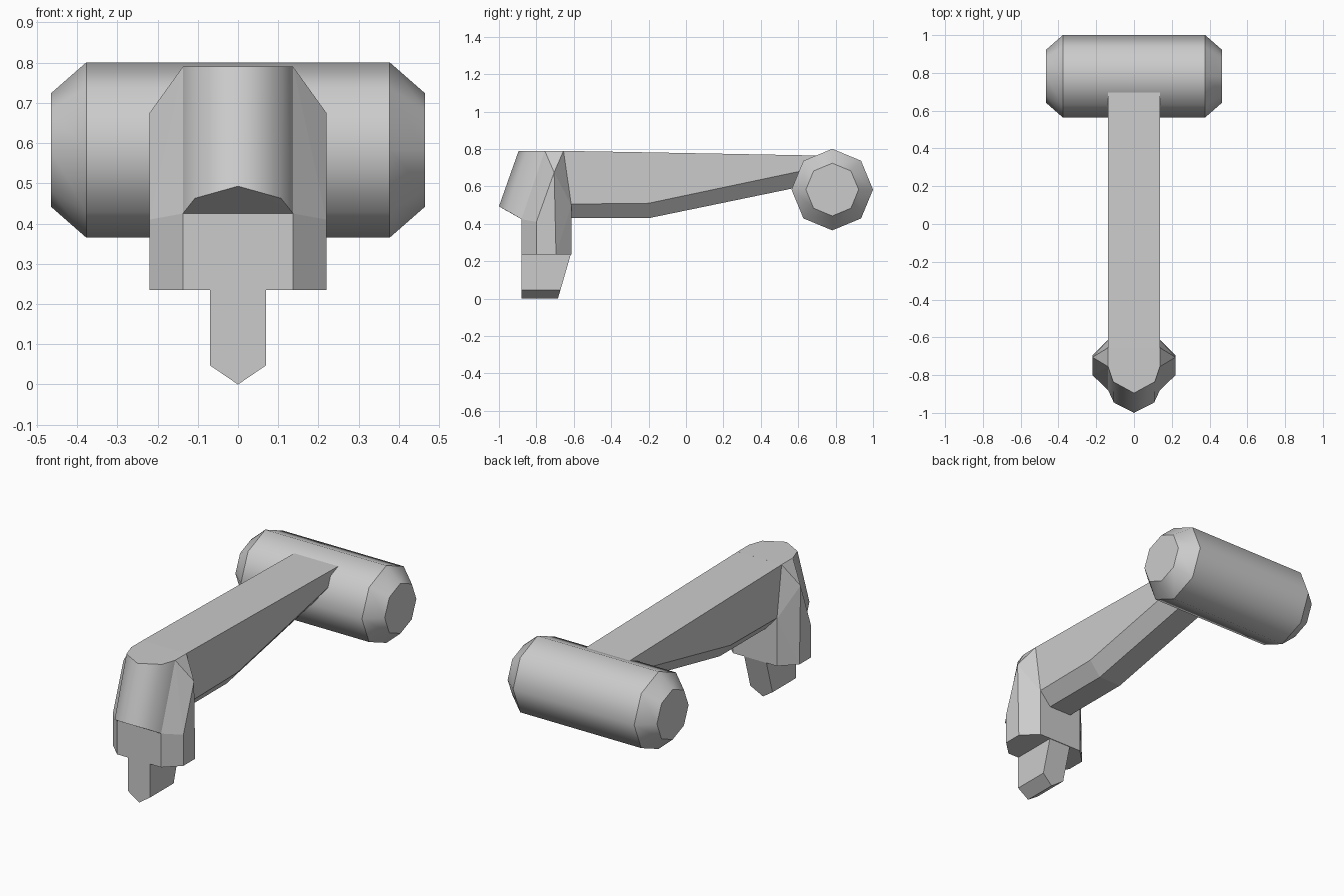
import bpy, bmesh, math

if "Cube" in bpy.data.objects:
    bpy.data.objects.remove(bpy.data.objects["Cube"])


def finish(name, bm):
    bmesh.ops.recalc_face_normals(bm, faces=bm.faces)
    me = bpy.data.meshes.new(name)
    bm.to_mesh(me)
    bm.free()
    ob = bpy.data.objects.new(name, me)
    bpy.context.collection.objects.link(ob)
    return ob


def loft(name, rings, sharp_rings=False):
    """Skin a list of equal-length closed rings and cap both ends."""
    bm = bmesh.new()
    vs = [[bm.verts.new(p) for p in r] for r in rings]
    n = len(vs[0])
    for a, b in zip(vs, vs[1:]):
        for i in range(n):
            f = bm.faces.new((a[i], a[(i + 1) % n], b[(i + 1) % n], b[i]))
            f.smooth = sharp_rings
    bm.faces.new(vs[0])
    bm.faces.new(vs[-1])
    if sharp_rings:
        for r in vs:
            for i in range(n):
                bm.edges.get((r[i], r[(i + 1) % n])).smooth = False
    return finish(name, bm)


def mirrored_hull(name, pts, smooth_angle=None):
    """Convex faceted solid from half its points, mirrored over x = 0."""
    bm = bmesh.new()
    for p in {(s * x, y, z) for x, y, z in pts for s in (1, -1)}:
        bm.verts.new(p)
    res = bmesh.ops.convex_hull(bm, input=bm.verts)
    loose = [v for v in bm.verts if not v.link_faces]
    bmesh.ops.delete(bm, geom=loose, context='VERTS')
    bmesh.ops.dissolve_limit(bm, angle_limit=math.radians(1.5),
                             verts=bm.verts, edges=bm.edges)
    bmesh.ops.recalc_face_normals(bm, faces=bm.faces)
    if smooth_angle:
        for f in bm.faces:
            f.smooth = True
        for e in bm.edges:
            e.smooth = e.calc_face_angle(0) < math.radians(smooth_angle)
    return finish(name, bm)


# Cross barrel: chamfered octagonal cylinder along x
barrel = [[(x, 0.782 + r * math.cos(i * math.pi / 4), 0.583 + r * math.sin(i * math.pi / 4))
           for i in range(8)]
          for x, r in ((-0.465, 0.141), (-0.377, 0.218), (0.377, 0.218), (0.465, 0.141))]
loft("cross_barrel", barrel, sharp_rings=True)

# Arm: (y, top z, side z, bottom z) stations with a chamfered underside
W, N = 0.137, 0.07
stations = ((-0.66, 0.79, 0.505, 0.43), (-0.2, 0.782, 0.51, 0.43), (0.705, 0.765, 0.701, 0.617))
loft("arm", [[(-W, y, t), (W, y, t), (W, y, s), (N, y, b), (-N, y, b), (-W, y, s)]
             for y, t, s, b in stations])

# Head body: faceted block with pointed shoulders
front_top, front_mid = (W, -0.755, 0.79), (W, -0.88, 0.425)
mirrored_hull("head_body", [
    front_top, front_mid, (0.22, -0.705, 0.675), (W, -0.655, 0.79),
    (0.22, -0.80, 0.41), (W, -0.613, 0.5),
    (W, -0.88, 0.235), (0.22, -0.80, 0.235), (0.22, -0.695, 0.235), (W, -0.613, 0.235)])

# Hood: rounded overhanging front of the head
mirrored_hull("head_hood", [
    (0, -0.895, 0.79), (0.11, -0.835, 0.79), front_top,
    (0, -1.0, 0.493), (0.107, -0.945, 0.463), front_mid], smooth_angle=60)

# Tooth: key bit with a V-shaped tip
mirrored_hull("tooth", [
    (0.069, -0.88, 0.24), (0.069, -0.615, 0.24),
    (0.069, -0.88, 0.047), (0.069, -0.671, 0.047),
    (0, -0.88, 0), (0, -0.685, 0)])
